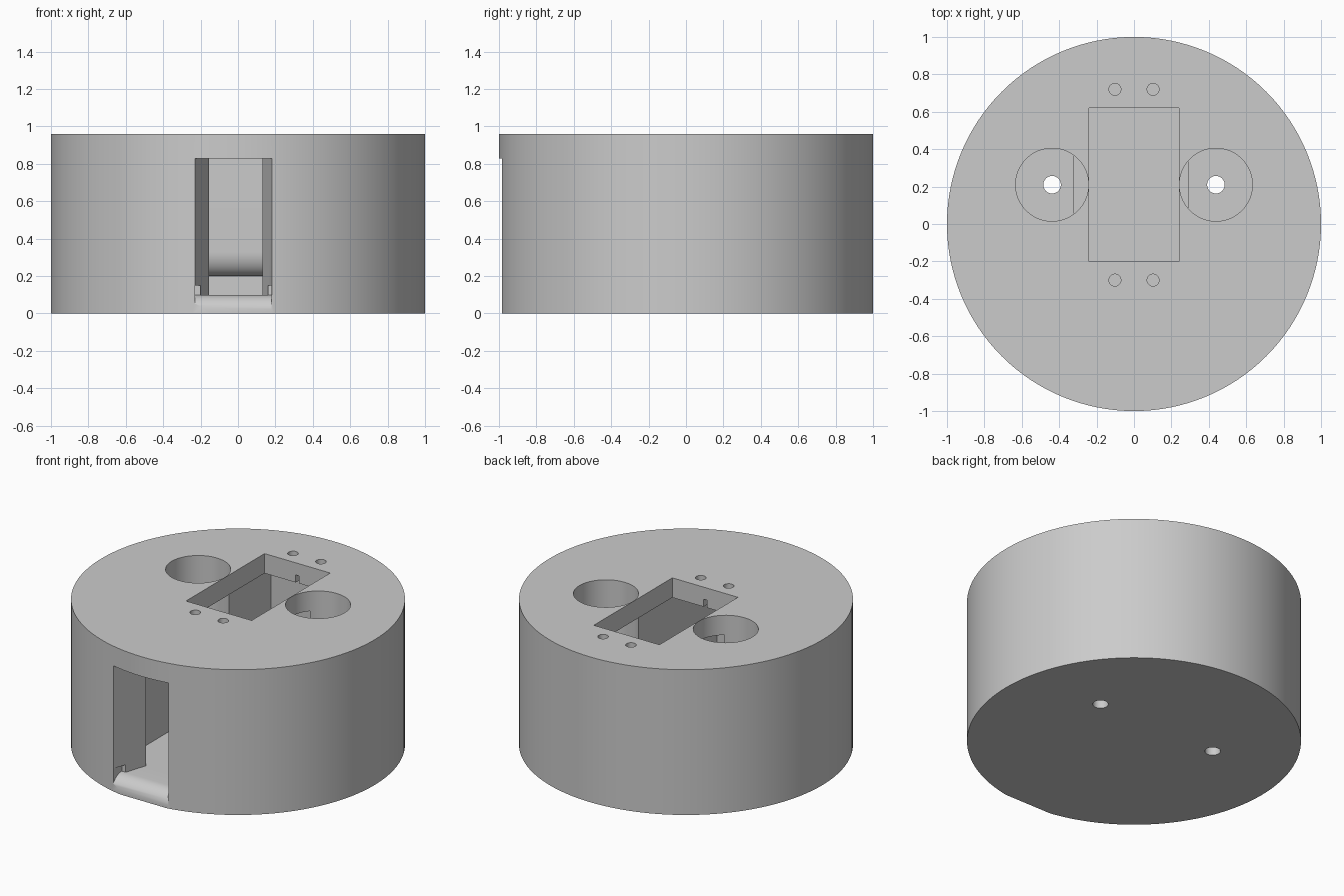
import bpy
import bmesh
from math import sin, cos, pi, radians

if "Cube" in bpy.data.objects:
    bpy.data.objects.remove(bpy.data.objects["Cube"])

HEIGHT = 0.96
FLOOR = 0.1       # inner floor level
CEILING = 0.83    # underside of the top slab

grey = bpy.data.materials.new("plain grey")
grey.use_nodes = True
grey.diffuse_color = (0.6, 0.6, 0.6, 1)
grey.node_tree.nodes["Principled BSDF"].inputs["Base Color"].default_value = (0.6, 0.6, 0.6, 1)


def prism(name, points, offset):
    """Solid made by sweeping a polygon of 3D points along an offset."""
    bm = bmesh.new()
    face = bm.faces.new([bm.verts.new(p) for p in points])
    swept = bmesh.ops.extrude_face_region(bm, geom=[face])["geom"]
    bmesh.ops.translate(bm, vec=offset, verts=[v for v in swept if isinstance(v, bmesh.types.BMVert)])
    bmesh.ops.recalc_face_normals(bm, faces=bm.faces)
    mesh = bpy.data.meshes.new(name)
    bm.to_mesh(mesh)
    bm.free()
    mesh.materials.append(grey)
    obj = bpy.data.objects.new(name, mesh)
    bpy.context.collection.objects.link(obj)
    return obj


def plan(name, outline, z0, z1):
    return prism(name, [(x, y, z0) for x, y in outline], (0, 0, z1 - z0))


def side(name, outline, x0, x1):
    return prism(name, [(x0, y, z) for y, z in outline], (x1 - x0, 0, 0))


def box(name, x0, x1, y0, y1, z0, z1):
    return plan(name, [(x0, y0), (x1, y0), (x1, y1), (x0, y1)], z0, z1)


def disc(name, x, y, r, z0, z1, n):
    ring = [(x + r * cos(2 * pi * i / n), y + r * sin(2 * pi * i / n)) for i in range(n)]
    return plan(name, ring, z0, z1)


def arc(cy, cz, ry, rz, start, end, n=12):
    steps = [radians(start + (end - start) * i / n) for i in range(n + 1)]
    return [(cy + ry * cos(a), cz + rz * sin(a)) for a in steps]


def cut(body, cutter):
    cutter.hide_render = True
    mod = body.modifiers.new(cutter.name, "BOOLEAN")
    mod.operation = "DIFFERENCE"
    mod.solver = "EXACT"
    mod.object = cutter
    bpy.context.view_layer.objects.active = body
    bpy.ops.object.modifier_apply(modifier=mod.name)
    bpy.data.objects.remove(cutter)


# Round housing
housing = disc("round_housing", 0, 0, 1, 0, HEIGHT, 128)

# Main chamber, with a gap under the rounded lower edge of its back wall
back = 0.8
chamber = [(-0.74, FLOOR), (0.91, FLOOR), (0.91, 0.2)]
chamber += arc(0.9, 0.33, 0.1, 0.13, 270, 180)
chamber += [(back, CEILING), (-0.74, CEILING)]
cut(housing, side("chamber", chamber, -0.32, 0.29))

# Flared doorway in the front
door = [(-0.245, -1.02), (0.188, -1.02), (0.128, -0.72), (-0.149, -0.72)]
cut(housing, plan("doorway", door, FLOOR, CEILING))

# Rounded lip of the doorway floor
lip = [(-1.1, -0.1), (-0.985, -0.1)] + arc(-0.885, 0.01, 0.1, 0.09, 180, 90)
lip += [(-0.885, 0.15), (-1.1, 0.15)]
cut(housing, side("doorway_lip", lip, -0.23, 0.178))

# Rectangular opening in the top slab
cut(housing, box("top_opening", -0.24, 0.24, -0.2, 0.62, CEILING - 0.05, 1.1))

# Small slots in both ends of the opening
for y in (-0.2, 0.62):
    cut(housing, box("end_slot", -0.012, 0.012, y - 0.04, y + 0.04, CEILING - 0.02, 0.88))

for s in (-1, 1):
    # Deep round wells with a through hole in the bottom
    cut(housing, disc("well", s * 0.438, 0.21, 0.195, 0.2, 1.1, 64))
    cut(housing, disc("through_hole", s * 0.438, 0.21, 0.047, -0.1, 0.5, 32))
    # Fixing holes in front of and behind the opening
    for y in (-0.3, 0.72):
        cut(housing, disc("fixing_hole", s * 0.102, y, 0.032, CEILING - 0.05, 1.1, 24))

bpy.ops.object.select_all(action="DESELECT")
housing.select_set(True)
bpy.context.view_layer.objects.active = housing
bpy.ops.object.shade_smooth_by_angle(angle=radians(30))
